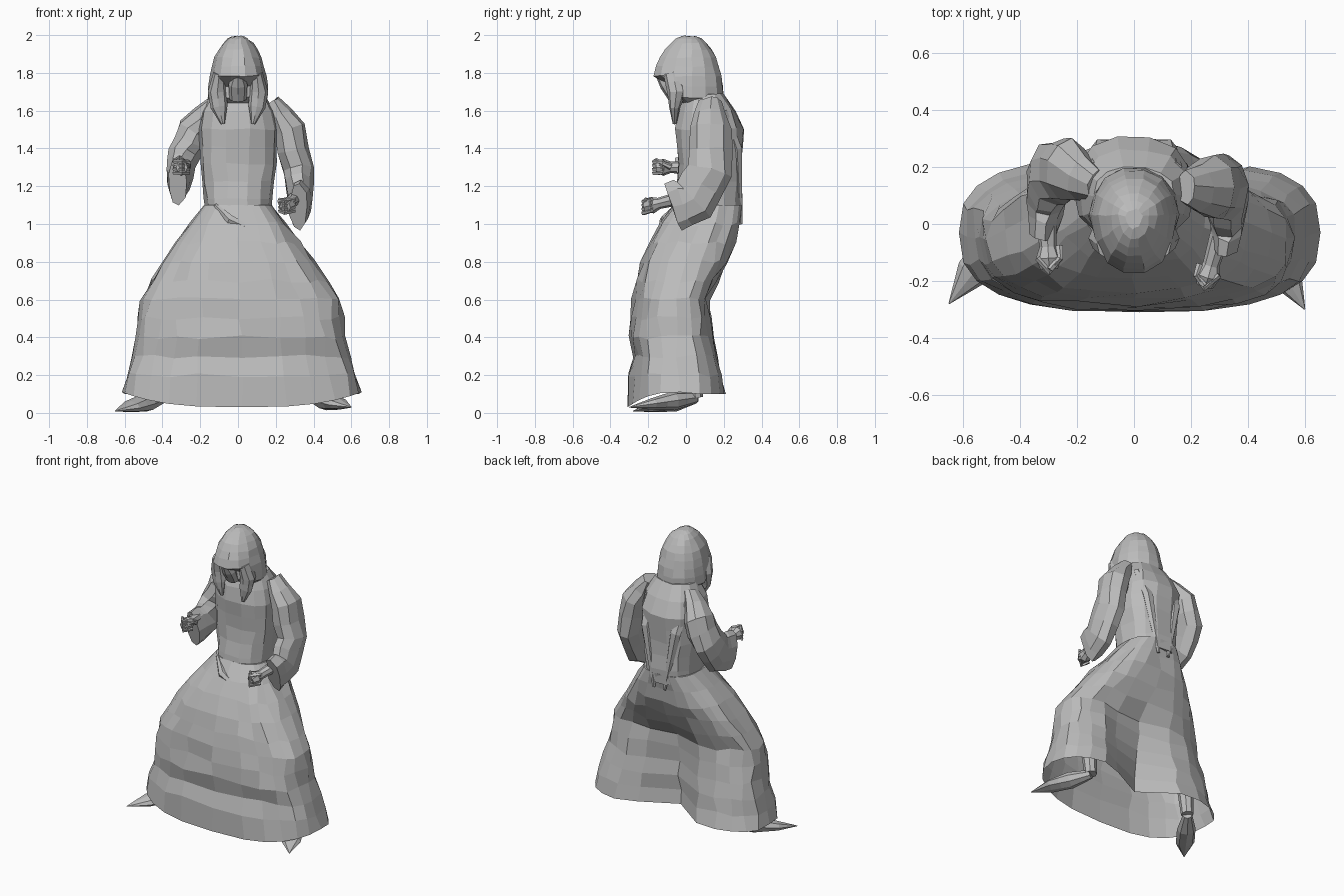
import bpy, bmesh, math, random
from mathutils import Vector

random.seed(4)
if "Cube" in bpy.data.objects:
    bpy.data.objects.remove(bpy.data.objects["Cube"])

GREY = (0.5, 0.5, 0.5, 1)
stone = bpy.data.materials.new("stone grey")
stone.use_nodes = True
stone.diffuse_color = GREY
stone.node_tree.nodes["Principled BSDF"].inputs["Base Color"].default_value = GREY


def loft(name, rings, open_bottom=False):
    """Skin a list of equal-length point rings into a flat-shaded object."""
    bm = bmesh.new()
    loops = [[bm.verts.new(point) for point in ring] for ring in rings]
    count = len(loops[0])
    for lower, upper in zip(loops, loops[1:]):
        for i in range(count):
            j = (i + 1) % count
            bm.faces.new((lower[i], lower[j], upper[j], upper[i]))
    if not open_bottom:
        bm.faces.new(loops[0][::-1])
    bm.faces.new(loops[-1])
    bmesh.ops.recalc_face_normals(bm, faces=bm.faces)
    mesh = bpy.data.meshes.new(name)
    bm.to_mesh(mesh)
    bm.free()
    mesh.materials.append(stone)
    obj = bpy.data.objects.new(name, mesh)
    bpy.context.collection.objects.link(obj)
    return obj


def blend(values, t):
    """Read evenly spaced values (numbers or vectors) at t between 0 and 1."""
    place = t * (len(values) - 1)
    i = min(int(place), len(values) - 2)
    return values[i] + (values[i + 1] - values[i]) * (place - i)


def section(z, half_width, front, back, middle, squareness, count):
    """Horizontal ring, rounded or boxy, with its own front and back reach."""
    ring = []
    for i in range(count):
        angle = math.tau * i / count
        c, s = math.cos(angle), math.sin(angle)
        x = half_width * math.copysign(abs(c) ** squareness, c)
        reach = back - middle if s > 0 else middle - front
        y = middle + reach * math.copysign(abs(s) ** squareness, s)
        ring.append(Vector((x, y, z)))
    return ring


def crumple(ring, amount):
    """Shift points a little so the cloth breaks into uneven facets."""
    for v in ring:
        v += Vector([random.uniform(-amount, amount) for axis in range(3)])


def tube(name, path, widths, depths, count=8, steps=4, side=(1, 0, 0), rough=0):
    """Loft along a path whose width and depth change on the way."""
    path = [Vector(point) for point in path]
    centres = [blend(path, i / steps) for i in range(steps + 1)]
    rings = []
    for i, centre in enumerate(centres):
        along = (centres[min(i + 1, steps)] - centres[max(i - 1, 0)]).normalized()
        u = Vector(side)
        u = (u - along * u.dot(along)).normalized()
        v = along.cross(u)
        u *= blend(widths, i / steps)
        v *= blend(depths, i / steps)
        angles = [math.tau * k / count for k in range(count)]
        rings.append([centre + u * math.cos(a) + v * math.sin(a) for a in angles])
        crumple(rings[-1], rough)
    return loft(name, rings)


# Skirt: wide, flat-fronted bell, pleated low in front, hollow between the legs behind
rings = []
rows = 10
for row in range(rows + 1):
    t = row / rows
    half_width = blend((0.635, 0.57, 0.53, 0.37, 0.18), t)
    front = blend((-0.31, -0.3, -0.28, -0.23, -0.07), t) + (0.02 if row == 2 else 0)
    back = blend((0.24, 0.18, 0.14, 0.25, 0.3), t)
    middle = blend((-0.03, -0.06, 0.1), t)
    ring = section(0.1 + t, half_width, front, back, middle, 0.72, 24)
    for v in ring:
        if v.y > middle:
            v.y -= 0.22 * max(0, 1 - t * 1.4) * math.exp(-((v.x - 0.04) * 5) ** 2)
        if row == 0 and v.y < middle:
            v.z = 0.03 + 0.08 * abs(v.x / half_width) ** 3
        v.x += 0.02 * (1 - t)
    crumple(ring, 0.012 if 0 < row < rows else 0)
    rings.append(ring)
loft("skirt", rings, open_bottom=True)

# Torso of the robe, rising to sloped shoulders
rings = []
for row in range(8):
    t = row / 7
    half_width = blend((0.17, 0.18, 0.2, 0.21, 0.21, 0.14), t)
    front = blend((-0.08, -0.05, -0.04, -0.06, -0.01), t)
    back = blend((0.3, 0.3, 0.3, 0.31, 0.2), t)
    rings.append(section(1.04 + 0.65 * t, half_width, front, back, 0.1, 0.82, 14))
    crumple(rings[-1], 0.006)
loft("torso", rings)

# Wrapped fold at the waist and hanging folds down the back
tube("waist_fold", [(-0.12, -0.05, 1.1), (-0.04, -0.11, 1.02), (0.12, -0.14, 0.95)],
     (0.01, 0.03, 0.01), (0.01, 0.03, 0.01), count=6, side=(0, 1, 0))
for s in (-1, 1):
    tube("back_fold", [(s * 0.13, 0.2, 1.6), (s * 0.11, 0.27, 1.4), (s * 0.04, 0.29, 1)],
         (0.04, 0.04, 0.01), (0.02, 0.03, 0.01), count=6)

# Hood: a rounded dome whose brow slopes back to the face
rings = [section(1.64, 0.13, -0.03, 0.16, 0.05, 0.95, 14)]
rows = 9
for row in range(rows):
    angle = math.pi / 2 * row / rows
    dome = math.cos(angle)
    brow = blend((0.09, 0.1, 0.19, 0.21, 0.21, 0.21), row / rows) if row < 2 else 0.21
    ring = section(1.67 + 0.33 * math.sin(angle), 0.16 * dome,
                   0.02 - brow * dome, 0.02 + 0.18 * dome, 0.03, 0.95, 14)
    crumple(ring, 0.004)
    rings.append(ring)
loft("hood", rings)

# Arched face inside the hood
tube("face", [(0, -0.06, 1.66), (0, -0.1, 1.74), (0, -0.15, 1.81)],
     (0.045, 0.05, 0.02), (0.03, 0.04, 0.02))

# Draped hood ends either side of the face
for s in (-1, 1):
    tube("hood_drape", [(s * 0.1, -0.07, 1.8), (s * 0.11, -0.05, 1.7),
                        (s * 0.1, -0.06, 1.62), (s * 0.08, -0.06, 1.53)],
         (0.03, 0.05, 0.045, 0.01), (0.05, 0.05, 0.03, 0.01), steps=6)


def arm(name, sleeve, wrist, fist, s):
    """Deep hanging sleeve, forearm, and a fist with curled fingers and thumb."""
    tube(name + "_sleeve", sleeve, (0.04, 0.09, 0.085, 0.07, 0.05),
         (0.06, 0.11, 0.12, 0.13, 0.13), count=9, steps=8, rough=0.006)
    wrist, fist = Vector(wrist), Vector(fist)
    reach = (fist - wrist).normalized() * 0.04
    across = Vector((s * 0.04, 0, 0))
    up = Vector((0, 0, 0.02))
    tube(name + "_forearm", [wrist, fist - reach], (0.04, 0.03), (0.04, 0.03), steps=1)
    tube(name + "_palm", [fist - reach, fist, fist + reach],
         (0.03, 0.045, 0.03), (0.03, 0.045, 0.03), steps=2)
    for k in range(4):
        knuckle = fist + up * (1.5 - k)
        tube(name + "_finger", [knuckle + across, knuckle + reach * 1.2, knuckle - across],
             (0.01, 0.013, 0.01), (0.01, 0.013, 0.01), count=5, steps=2, side=up)
    tube(name + "_thumb", [fist - reach - across, fist - across + up, fist + reach + up * 2],
         (0.015, 0.01), (0.015, 0.01), count=6, steps=2, side=up)


arm("right", [(-0.13, 0.13, 1.64), (-0.23, 0.19, 1.5), (-0.29, 0.18, 1.36),
              (-0.31, 0.1, 1.25), (-0.32, -0.03, 1.22)],
    (-0.31, 0.05, 1.3), (-0.3, -0.12, 1.3), -1)
arm("left", [(0.18, 0.13, 1.65), (0.27, 0.13, 1.5), (0.32, 0.13, 1.28),
             (0.33, 0.04, 1.13), (0.32, -0.07, 1.09)],
    (0.32, 0.02, 1.15), (0.26, -0.18, 1.1), 1)

# Pointed shoes turned outward, with ankles running up inside the skirt
for name, heel, toe in (("right", (-0.4, 0.05, 0.08), (-0.65, -0.28, 0.01)),
                        ("left", (0.4, 0.05, 0.08), (0.6, -0.3, 0.03))):
    tube(name + "_shoe", [heel, toe], (0.03, 0.06, 0.06, 0.002), (0.03, 0.05, 0.03, 0.002), steps=6)
    ankle = Vector(heel)
    tube(name + "_ankle", [ankle, ankle + Vector((0, -0.03, 0.3))], (0.04, 0.06), (0.04, 0.06))
